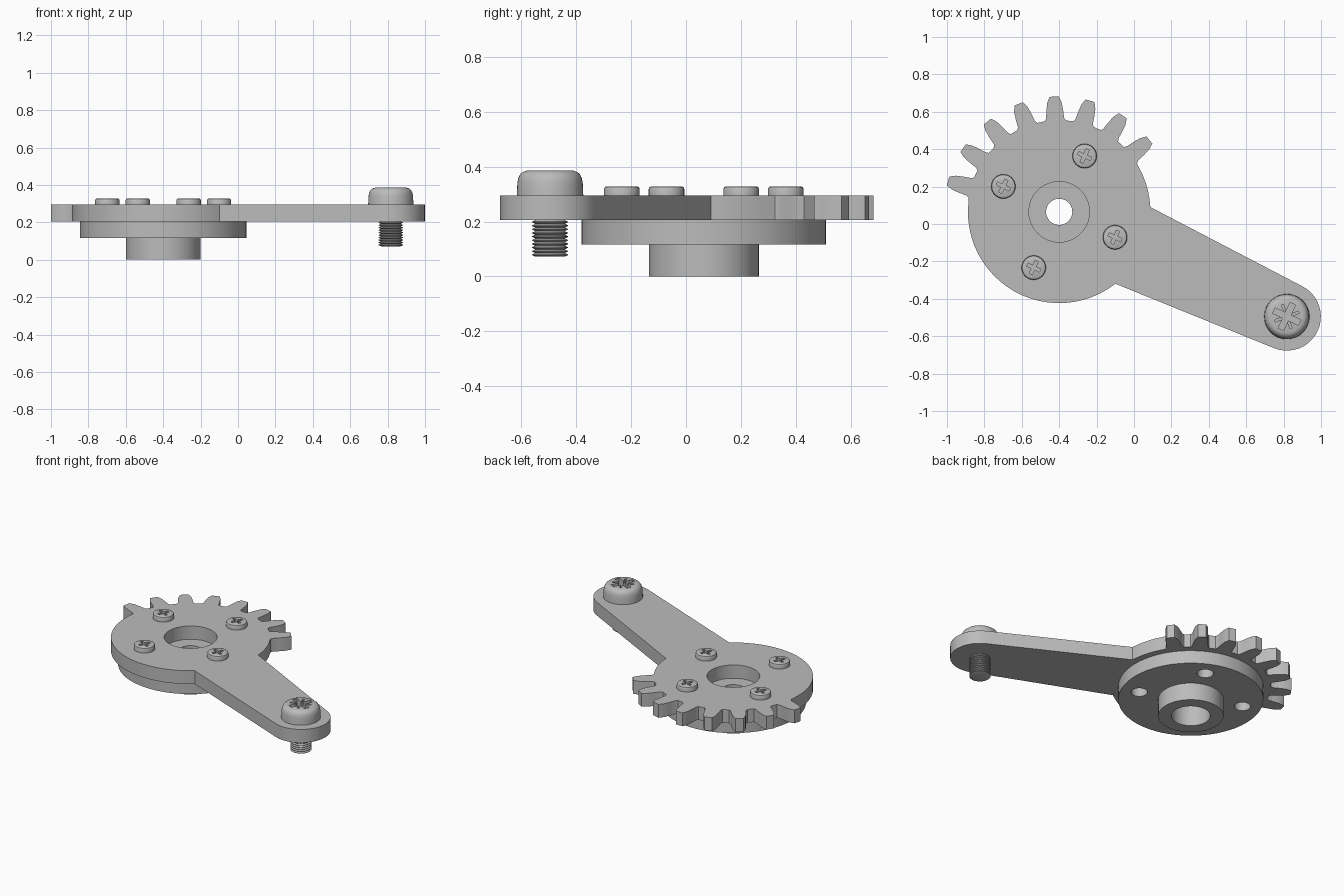
import bpy, bmesh
from math import sin, cos, radians, pi
from mathutils import Vector, Matrix

cube = bpy.data.objects.get("Cube")
if cube:
    bpy.data.objects.remove(cube, do_unlink=True)

GREY = (0.5, 0.5, 0.5, 1)
metal = bpy.data.materials.new("grey metal")
metal.use_nodes = True
metal.diffuse_color = GREY
metal.node_tree.nodes["Principled BSDF"].inputs["Base Color"].default_value = GREY

GEAR = Vector((-0.40, 0.065))      # gear axis
TIP = Vector((0.817, -0.495))      # far end of the arm
PLATE_Z, TOP_Z = 0.205, 0.295


def polar(centre, r, deg):
    return centre + Vector((r * cos(radians(deg)), r * sin(radians(deg))))


def arc(centre, r, start, end, n):
    return [polar(centre, r, start + (end - start) * i / n) for i in range(n + 1)]


def finish(name, bm):
    bmesh.ops.recalc_face_normals(bm, faces=bm.faces)
    mesh = bpy.data.meshes.new(name)
    bm.to_mesh(mesh)
    bm.free()
    mesh.materials.append(metal)
    obj = bpy.data.objects.new(name, mesh)
    bpy.context.collection.objects.link(obj)
    return obj


def prism(name, points, z0, z1):
    bm = bmesh.new()
    base = bm.faces.new([bm.verts.new((p.x, p.y, z0)) for p in points])
    top = bmesh.ops.extrude_face_region(bm, geom=[base], use_keep_orig=True)["geom"]
    bmesh.ops.translate(bm, vec=(0, 0, z1 - z0),
                        verts=[v for v in top if isinstance(v, bmesh.types.BMVert)])
    return finish(name, bm)


def lathe(name, profile, centre, segments=48, closed=False):
    bm = bmesh.new()
    verts = [bm.verts.new((centre.x + r, centre.y, z)) for r, z in profile]
    edges = [bm.edges.new(pair) for pair in zip(verts, verts[1:])]
    if closed:
        edges.append(bm.edges.new((verts[-1], verts[0])))
    bmesh.ops.spin(bm, geom=verts + edges, cent=(centre.x, centre.y, 0),
                   axis=(0, 0, 1), angle=2 * pi, steps=segments)
    bmesh.ops.remove_doubles(bm, verts=bm.verts, dist=1e-5)
    return finish(name, bm)


def cut(obj, cutter):
    mod = obj.modifiers.new("cut", 'BOOLEAN')
    mod.operation = 'DIFFERENCE'
    mod.solver = 'EXACT'
    mod.object = cutter
    bpy.context.view_layer.objects.active = obj
    bpy.ops.object.modifier_apply(modifier=mod.name)
    bpy.data.objects.remove(cutter, do_unlink=True)


def cross_cutter(centre, length, half_width, z0, z1, turn):
    # Four-armed driver recess
    points = []
    for quarter in range(4):
        spin = Matrix.Rotation(radians(turn + 90 * quarter), 2)
        for x, y in ((length, -half_width), (length, half_width),
                     (half_width, half_width)):
            points.append(centre + spin @ Vector((x, y)))
    return prism("recess_cutter", points, z0, z1)


def disc_cutter(centre, r, z0, z1):
    return prism("hole_cutter", arc(centre, r, 0, 352.5, 47), z0, z1)


# Gear sector and arm: one continuous outline
tooth = [(0.490, 6.6), (0.503, 5.5), (0.545, 4.7), (0.585, 3.8), (0.617, 2.3)]
first_tooth, pitch, teeth = 38.5, 18, 8
outline = arc(TIP, 0.182, -112, 62, 20)
outline += arc(GEAR, 0.488, 3, first_tooth - 9, 5)
for i in range(teeth):
    mid = first_tooth + pitch * i
    outline += [polar(GEAR, r, mid - a) for r, a in tooth]
    outline += [polar(GEAR, r, mid + a) for r, a in reversed(tooth)]
outline += arc(GEAR, 0.488, first_tooth + pitch * (teeth - 1) + 9, 308, 24)
gear_arm = prism("gear_arm", outline, PLATE_Z, TOP_Z)
cut(gear_arm, disc_cutter(GEAR, 0.162, PLATE_Z - 0.05, TOP_Z + 0.05))

# Round flange with stepped hub and bore
hub = lathe("flange_hub", [(0.07, PLATE_Z), (0.445, PLATE_Z), (0.445, 0.117),
                           (0.2, 0.117), (0.2, 0), (0.119, 0),
                           (0.119, 0.15), (0.07, 0.15)], GEAR, 64, closed=True)

parts = [gear_arm, hub]

# Four small screws above four flange holes
for i in range(4):
    spot = polar(GEAR, 0.328, -24.5 + 90 * i)
    cut(hub, disc_cutter(spot, 0.05, 0.05, PLATE_Z + 0.05))
    head = lathe(f"small_screw_{i + 1}",
                 [(0, 0.328), (0.056, 0.328), (0.062, 0.325), (0.065, 0.318),
                  (0.065, TOP_Z), (0, TOP_Z)], spot, 32)
    cut(head, cross_cutter(spot, 0.038, 0.009, 0.305, 0.35, 65))
    parts.append(head)

# Large pan-head screw at the arm end
pan = lathe("large_screw_head",
            [(0, 0.385), (0.085, 0.385), (0.098, 0.381), (0.108, 0.373),
             (0.115, 0.36), (0.119, 0.34), (0.121, TOP_Z), (0, TOP_Z)], TIP)
cut(pan, cross_cutter(TIP, 0.076, 0.016, 0.335, 0.42, 65))
cut(pan, cross_cutter(TIP, 0.068, 0.006, 0.36, 0.42, 20))
parts.append(pan)

# Threaded shank below the arm
ridges, low = 10, 0.072
step = (PLATE_Z - low) / ridges
thread = [(0, low), (0.052, low)]
for i in range(ridges):
    z = low + step * i
    thread += [(0.065, z + step * 0.4), (0.065, z + step * 0.6), (0.054, z + step)]
thread += [(0.054, PLATE_Z + 0.02), (0, PLATE_Z + 0.02)]
parts.append(lathe("large_screw_thread", thread, TIP, 32))

# Smooth rounded walls, keep crisp edges
bpy.ops.object.select_all(action='DESELECT')
for obj in parts:
    obj.select_set(True)
bpy.context.view_layer.objects.active = gear_arm
bpy.ops.object.shade_smooth_by_angle(angle=radians(30))
